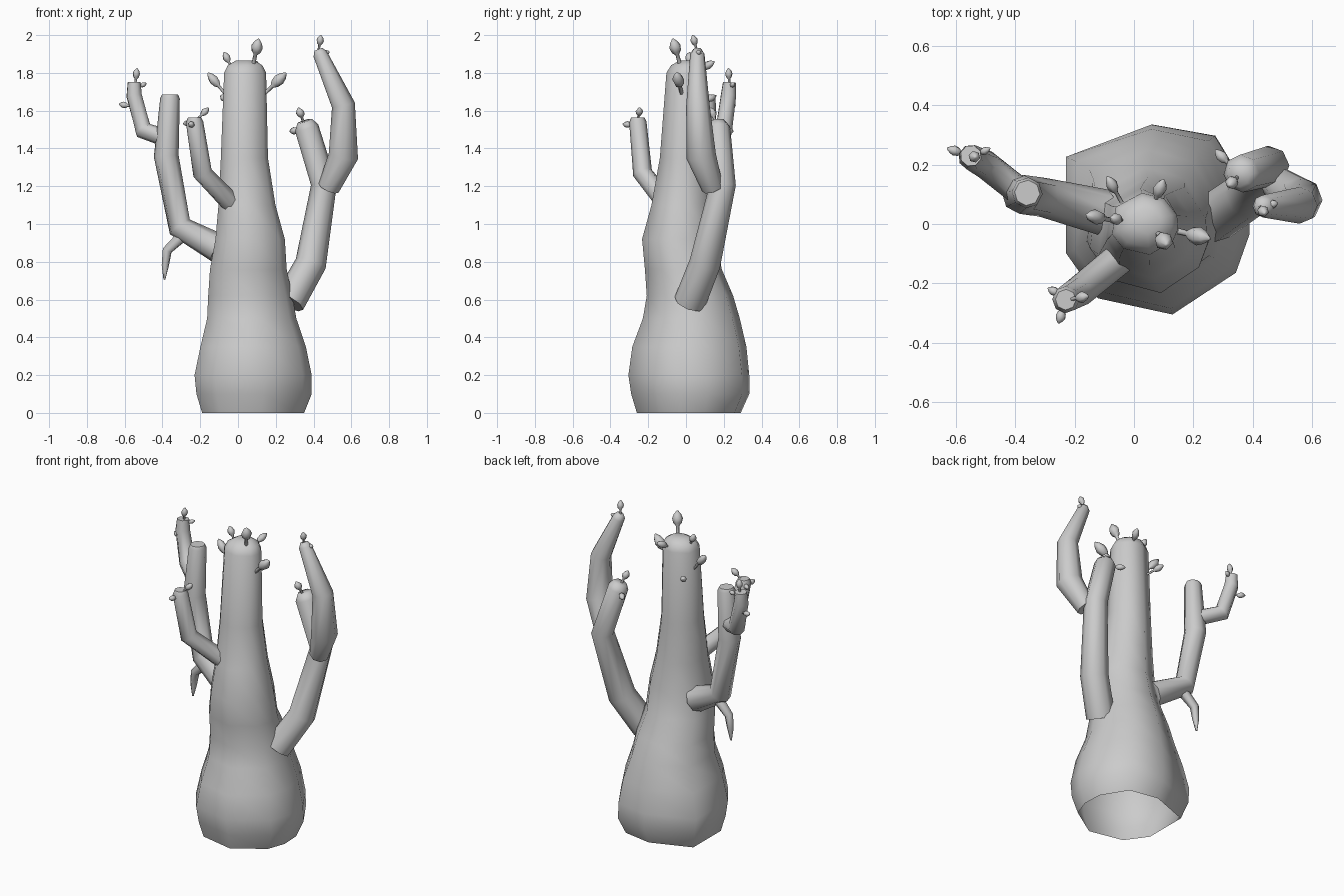
import bpy, bmesh, math
from mathutils import Vector

cube = bpy.data.objects.get("Cube")
if cube:
    bpy.data.objects.remove(cube, do_unlink=True)

grey = bpy.data.materials.new("plain_grey")
grey.use_nodes = True
COLOR = (0.6, 0.6, 0.6, 1)
grey.diffuse_color = COLOR
grey.node_tree.nodes["Principled BSDF"].inputs["Base Color"].default_value = COLOR


def loft(name, rings, cap_start=True, sharp=62):
    """Skin a list of rings of equal point count and cap the ends."""
    bm = bmesh.new()
    loops = [[bm.verts.new(p) for p in ring] for ring in rings]
    n = len(loops[0])
    for a, b in zip(loops, loops[1:]):
        for i in range(n):
            j = (i + 1) % n
            bm.faces.new((a[i], a[j], b[j], b[i]))
    bm.faces.new(loops[-1])
    if cap_start:
        bm.faces.new(loops[0][::-1])
    bmesh.ops.recalc_face_normals(bm, faces=bm.faces)
    mesh = bpy.data.meshes.new(name)
    bm.to_mesh(mesh)
    bm.free()
    mesh.materials.append(grey)
    ob = bpy.data.objects.new(name, mesh)
    bpy.context.collection.objects.link(ob)
    bpy.ops.object.select_all(action='DESELECT')
    ob.select_set(True)
    bpy.context.view_layer.objects.active = ob
    bpy.ops.object.shade_smooth_by_angle(angle=math.radians(sharp))


def tube(name, path, sides=8):
    """Sweep a polygon along (x, y, z, radius) points, mitred at the bends."""
    pts = [Vector(p[:3]) for p in path]
    rings, side = [], None
    for i, p in enumerate(pts):
        d_in = (p - pts[max(i - 1, 0)]).normalized()
        d_out = (pts[min(i + 1, len(pts) - 1)] - p).normalized()
        t = (d_in + d_out).normalized()
        if side is None:
            side = t.orthogonal()
        side = (side - t * side.dot(t)).normalized()
        up = t.cross(side)
        r = path[i][3]
        rings.append([p + r * (math.cos(a) * side + math.sin(a) * up)
                      for a in (2 * math.pi * k / sides for k in range(sides))])
    loft(name, rings)


def bud(name, base, tip, size):
    """Thin stalk swelling into a pointed bud."""
    a, b = Vector(base), Vector(tip)
    profile = [(0, .35), (.4, .32), (.52, .8), (.7, 1), (.86, .7), (1, .15)]
    tube(name, [(*a.lerp(b, t), size * r) for t, r in profile], 6)


# Trunk: lumpy footprint that becomes round toward the top, open underneath
FOOT = [(-1, .66), (-.07, 1), (.62, .88), (.98, .3), (1, -.15),
        (.85, -.56), (.16, -1), (-.65, -.83), (-1, -.35)]
# height, x min, x max, y min, y max, roundness
TRUNK = [(0, -.19, .35, -.26, .29, 0), (.1, -.22, .39, -.29, .335, 0),
         (.2, -.23, .39, -.305, .335, 0), (.35, -.202, .36, -.285, .32, .2),
         (.5, -.17, .31, -.23, .285, .5), (.62, -.168, .29, -.21, .25, .8),
         (.76, -.16, .26, -.22, .19, 1), (.92, -.13, .25, -.235, .16, 1),
         (1.1, -.112, .2, -.185, .14, 1), (1.35, -.098, .16, -.14, .12, 1),
         (1.8, -.08, .15, -.105, .105, 1), (1.84, -.06, .13, -.08, .09, 1),
         (1.865, -.015, .09, -.035, .05, 1)]
rings = []
for z, x0, x1, y0, y1, rnd in TRUNK:
    ring = []
    for p in FOOT:
        v = Vector(p).lerp(Vector(p).normalized(), rnd)
        ring.append(((x0 + x1) / 2 + v.x * (x1 - x0) / 2,
                     (y0 + y1) / 2 + v.y * (y1 - y0) / 2, z))
    rings.append(ring)
loft("trunk", rings, cap_start=False, sharp=85)

# Branches
tube("right_branch", [(-.105, .04, .872, .078), (-.308, .09, .985, .066),
                      (-.38, .1, 1.36, .066), (-.36, .105, 1.665, .052), (-.36, .105, 1.685, .043)])
tube("right_upper_branch", [(-.38, .105, 1.455, .048), (-.5, .2, 1.495, .049),
                            (-.55, .225, 1.68, .043), (-.55, .23, 1.75, .036)])
tube("right_twig", [(-.28, .09, .95, .035), (-.375, .1, .86, .027),
                    (-.385, .1, .78, .02), (-.39, .1, .705, .005)], 6)
tube("front_branch", [(-.03, -.1, 1.105, .054), (-.188, -.23, 1.27, .052),
                      (-.23, -.255, 1.54, .046), (-.23, -.255, 1.565, .035)])
tube("left_branch", [(.27, .02, .585, .085), (.385, .1, .79, .083),
                     (.455, .195, 1.21, .069), (.363, .17, 1.51, .064), (.352, .165, 1.545, .04)])
tube("left_upper_branch", [(.48, .14, 1.19, .058), (.558, .08, 1.36, .079),
                           (.558, .063, 1.63, .062), (.435, .06, 1.9, .038), (.425, .06, 1.925, .022)])

# Buds: base, tip, size
BUDS = [((.08, -.03, 1.84), (.11, -.07, 1.98), .032),
        ((.13, -.02, 1.68), (.255, -.05, 1.8), .032),
        ((-.06, .01, 1.68), (-.16, .03, 1.8), .026),
        ((-.03, .01, 1.82), (-.075, .02, 1.91), .021),
        ((-.04, .07, 1.64), (-.09, .16, 1.68), .02),
        ((.06, .05, 1.8), (.1, .15, 1.86), .023),
        ((-.545, .23, 1.73), (-.535, .225, 1.825), .02),
        ((-.55, .23, 1.62), (-.63, .255, 1.635), .018),
        ((-.54, .23, 1.72), (-.485, .255, 1.745), .014),
        ((-.22, -.255, 1.55), (-.155, -.243, 1.615), .02),
        ((-.23, -.25, 1.54), (-.29, -.215, 1.53), .016),
        ((-.23, -.26, 1.52), (-.255, -.335, 1.53), .018),
        ((.35, .16, 1.53), (.32, .13, 1.615), .023),
        ((.34, .18, 1.5), (.275, .25, 1.49), .02),
        ((.425, .06, 1.91), (.44, .035, 2), .02),
        ((.43, .06, 1.9), (.485, .07, 1.91), .015)]
for i, (base, tip, size) in enumerate(BUDS):
    bud(f"bud_{i + 1}", base, tip, size)
